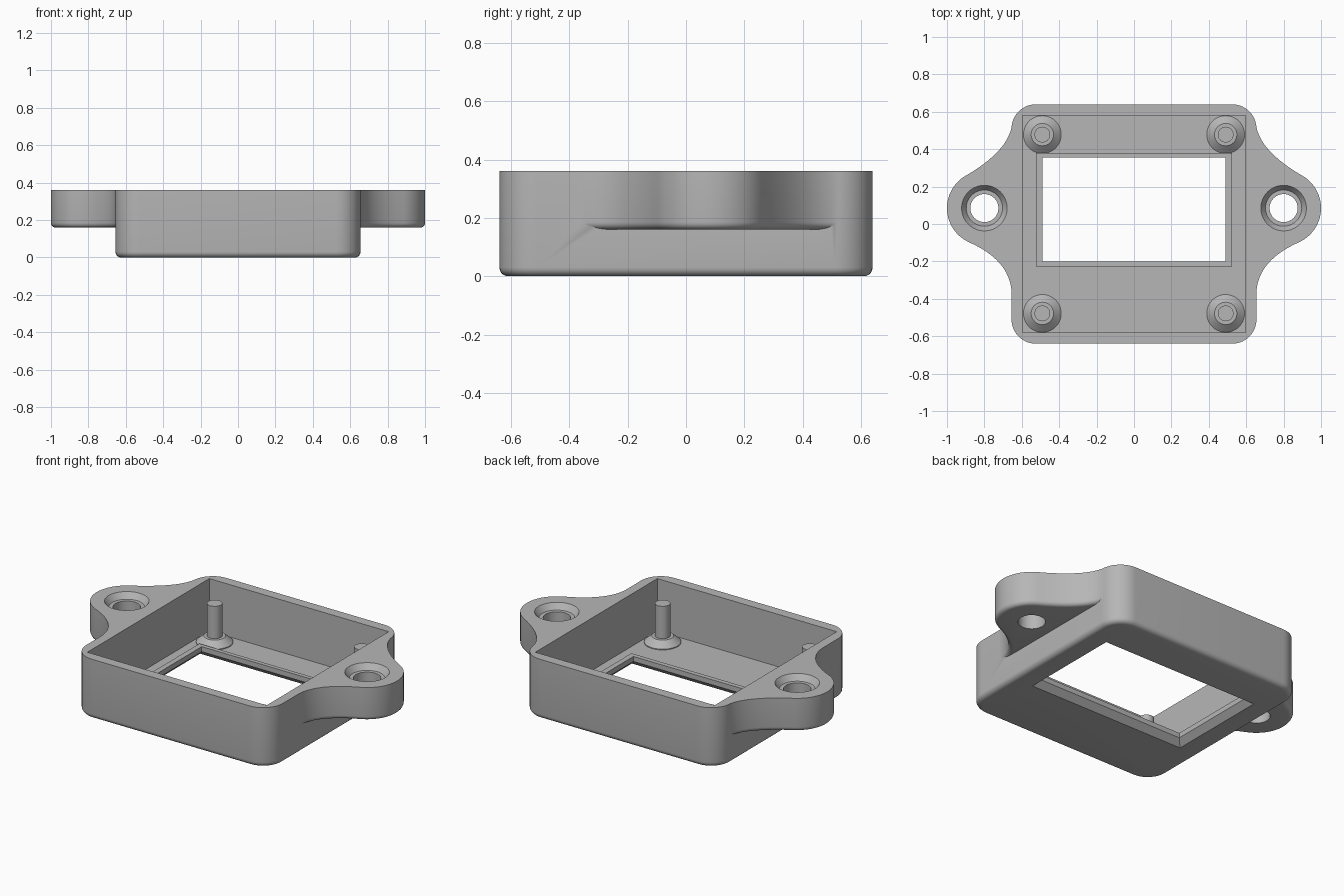
import bpy, bmesh, math
from mathutils import Vector

if "Cube" in bpy.data.objects:
    bpy.data.objects.remove(bpy.data.objects["Cube"])

grey = bpy.data.materials.new("plain grey")
grey.diffuse_color = (0.47, 0.47, 0.47, 1)
grey.use_nodes = True
grey.node_tree.nodes["Principled BSDF"].inputs["Base Color"].default_value = grey.diffuse_color
TOP, FLOOR = 0.36, 0.045


def loft(name, rings):
    """Closed solid through rings of equal point count, bottom to top."""
    bm = bmesh.new()
    loops = [[bm.verts.new(p) for p in ring] for ring in rings]
    n = len(loops[0])
    for a, b in zip(loops, loops[1:]):
        for i in range(n):
            j = (i + 1) % n
            bm.faces.new((a[i], a[j], b[j], b[i]))
    bm.faces.new(loops[0][::-1])
    bm.faces.new(loops[-1])
    bmesh.ops.recalc_face_normals(bm, faces=bm.faces)
    me = bpy.data.meshes.new(name)
    bm.to_mesh(me)
    bm.free()
    me.materials.append(grey)
    ob = bpy.data.objects.new(name, me)
    bpy.context.collection.objects.link(ob)
    return ob


def inset(outline, d):
    """Shift a counter-clockwise outline inwards by d."""
    out = []
    for i, p in enumerate(outline):
        p = Vector(p)
        e1 = (p - Vector(outline[i - 1])).normalized()
        e2 = (Vector(outline[(i + 1) % len(outline)]) - p).normalized()
        n1, n2 = Vector((-e1.y, e1.x)), Vector((-e2.y, e2.x))
        out.append(p + (n1 + n2) * (d / (1 + n1.dot(n2))))
    return out


def slab(name, outline, z0, z1, r):
    """Extruded outline with a rounded bottom edge."""
    rings = []
    for k in range(6):
        a = math.pi / 2 * k / 5
        z = z0 + r * (1 - math.cos(a))
        rings.append([(p.x, p.y, z) for p in inset(outline, r * (1 - math.sin(a)))])
    rings.append([(x, y, z1) for x, y in outline])
    return loft(name, rings)


def lathe(name, x, y, profile, n=40):
    return loft(name, [[(x + r * math.cos(2 * math.pi * i / n),
                         y + r * math.sin(2 * math.pi * i / n), z)
                        for i in range(n)] for r, z in profile])


def rect(x, y0, y1, z):
    return [(-x, y0, z), (x, y0, z), (x, y1, z), (-x, y1, z)]


def boolean(ob, tool, op, remove=True):
    bpy.context.view_layer.objects.active = ob
    m = ob.modifiers.new(op, 'BOOLEAN')
    m.operation, m.object, m.solver = op, tool, 'EXACT'
    bpy.ops.object.modifier_apply(modifier=m.name)
    if remove:
        bpy.data.objects.remove(tool)


# Rounded housing block
R, HX, HY = 0.13, 0.655, 0.64
outline = []
for q, (sx, sy) in enumerate([(1, 1), (-1, 1), (-1, -1), (1, -1)]):
    for k in range(11):
        a = math.pi / 2 * (q + k / 10)
        outline.append((sx * (HX - R) + R * math.cos(a), sy * (HY - R) + R * math.sin(a)))
housing = slab("housing", outline, 0, TOP, 0.03)


# Mounting ears: round tip with concave flares into the side walls
def curve(a, c, b, n=12):
    return [((1 - t) ** 2 * a[0] + 2 * t * (1 - t) * c[0] + t * t * b[0],
             (1 - t) ** 2 * a[1] + 2 * t * (1 - t) * c[1] + t * t * b[1])
            for t in [i / n for i in range(n + 1)]]


CX, CY, CR = 0.80, 0.085, 0.20
tip = [(CX + CR * math.cos(math.radians(a)), CY + CR * math.sin(math.radians(a)))
       for a in range(-65, 61, 5)]
ear = ([(0.61, 0.52), (0.61, -0.37)]
       + curve((0.654, -0.37), (0.66, -0.195), tip[0])[:-1] + tip
       + curve(tip[-1], (0.68, 0.385), (0.654, 0.52))[1:])
for s in (1, -1):
    pts = ear if s > 0 else [(-x, y) for x, y in reversed(ear)]
    boolean(housing, slab("ear", pts, 0.16, TOP, 0.025), 'UNION')

# Open cavity
boolean(housing, loft("cavity", [rect(0.597, -0.58, 0.58, FLOOR),
                                 rect(0.597, -0.58, 0.58, 0.6)]), 'DIFFERENCE')

# Countersunk screw holes
for s in (1, -1):
    hole = lathe("screw_hole", s * CX, CY, [(0.075, 0.1), (0.075, 0.325), (0.097, 0.325),
                                            (0.122, TOP), (0.122, 0.5)])
    boolean(housing, hole, 'DIFFERENCE')

# Raised lip around the window, and the window flared at the underside
lip = loft("window_lip", [rect(0.523, -0.228, 0.38, 0.036), rect(0.523, -0.228, 0.38, 0.065)])
window = loft("window_cutter", [rect(0.527, -0.237, 0.392, -0.002), rect(0.49, -0.20, 0.355, 0.035),
                                rect(0.49, -0.20, 0.355, 0.3)])
boolean(lip, window, 'DIFFERENCE', remove=False)
boolean(housing, window, 'DIFFERENCE')

# Pins on conical feet
pins = []
for x in (-0.49, 0.49):
    for y in (-0.478, 0.478):
        pins.append(lathe("support_pin", x, y, [(0.101, FLOOR - 0.01), (0.101, FLOOR + 0.005),
                                                (0.06, 0.085), (0.042, 0.085), (0.042, 0.28)]))

# Smooth curved walls, keep hard edges
bpy.ops.object.select_all(action='DESELECT')
for ob in [housing, lip] + pins:
    ob.select_set(True)
bpy.context.view_layer.objects.active = housing
bpy.ops.object.shade_smooth_by_angle(angle=math.radians(30))
